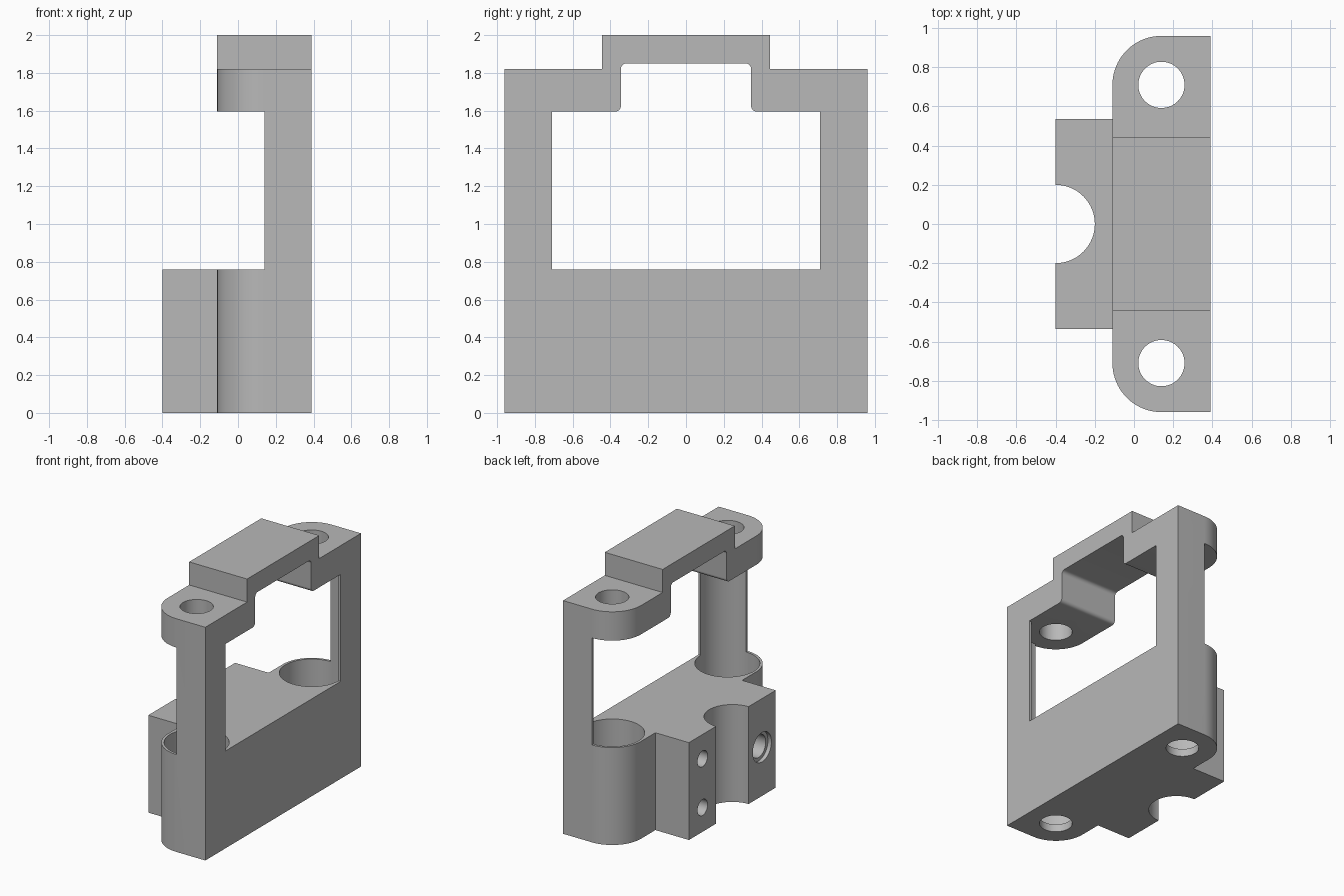
import bpy, bmesh
from math import sin, cos, radians, pi
from mathutils import Vector

if "Cube" in bpy.data.objects:
    bpy.data.objects.remove(bpy.data.objects["Cube"])

HOLE_X, HOLE_Y = 0.14, 0.71      # axis of the two end bores
DECK, ARCH = 0.76, 1.595         # bottom and top of the window


def arc(cx, cy, r, start, end, n=8):
    angles = [radians(start + (end - start) * i / n) for i in range(n + 1)]
    return [(cx + r * cos(a), cy + r * sin(a)) for a in angles]


def prism(name, points, lo, hi, axis="z"):
    """Extrude a flat outline; axis x takes (y, z) points, axis z takes (x, y)."""
    place = (lambda a, b, h: (h, a, b)) if axis == "x" else (lambda a, b, h: (a, b, h))
    bm = bmesh.new()
    face = bm.faces.new([bm.verts.new(place(a, b, lo)) for a, b in points])
    grown = bmesh.ops.extrude_face_region(bm, geom=[face])["geom"]
    moved = [v for v in grown if isinstance(v, bmesh.types.BMVert)]
    bmesh.ops.translate(bm, verts=moved, vec=Vector(place(0, 0, hi - lo)))
    bmesh.ops.recalc_face_normals(bm, faces=bm.faces)
    mesh = bpy.data.meshes.new(name)
    bm.to_mesh(mesh)
    bm.free()
    ob = bpy.data.objects.new(name, mesh)
    bpy.context.collection.objects.link(ob)
    return ob


def rect(a0, a1, b0, b1):
    return [(a0, b0), (a1, b0), (a1, b1), (a0, b1)]


def disc(cx, cy, r):
    return arc(cx, cy, r, 0, 360, 64)[:-1]


def combine(target, tool, operation="DIFFERENCE"):
    mod = target.modifiers.new(tool.name, "BOOLEAN")
    mod.operation, mod.solver, mod.object = operation, "EXACT", tool
    bpy.context.view_layer.objects.active = target
    bpy.ops.object.modifier_apply(modifier=mod.name)
    bpy.data.objects.remove(tool)


# Main body: plan outline with two rounded corners
corner = arc(HOLE_X, HOLE_Y, 0.25, 90, 180, 20)
plan = [(0.39, 0.96)] + corner + [(x, -y) for x, y in reversed(corner)] + [(0.39, -0.96)]
body = prism("bracket_body", plan, 0, 2)

# Shoulders either side of the raised bridge
for s in (-1, 1):
    combine(body, prism("shoulder_cut", rect(s * 0.445, s * 1.2, 1.82, 2.2), -1, 1, "x"))

# Window with a filleted channel under the bridge
half = [(HOLE_Y, DECK), (HOLE_Y, ARCH)]
half += arc(0.375, ARCH + 0.03, 0.03, 270, 180)
half += arc(0.315, 1.82, 0.03, 0, 90)
window = half + [(-y, z) for y, z in reversed(half)]
combine(body, prism("window_cut", window, -1, 1, "x"))

# Open side in front of the columns
combine(body, prism("side_cut", rect(-1, HOLE_X, -1.2, 1.2), DECK, ARCH))

# Clamp block with a half-round notch
combine(body, prism("clamp_block", rect(-0.4, 0, -0.535, 0.535), 0, DECK), "UNION")
combine(body, prism("notch_cut", disc(-0.4, 0, 0.2), -0.1, DECK + 0.1))

# Wide bores between floor and top lugs, narrow holes all the way through
for s in (-1, 1):
    combine(body, prism("bore_cut", disc(HOLE_X, s * HOLE_Y, 0.23), 0.06, ARCH))
    combine(body, prism("pin_cut", disc(HOLE_X, s * HOLE_Y, 0.118), -0.1, 2.1))

# Fastener holes in the clamp face: two small, one large with a counterbore
for z in (0.19, 0.57):
    combine(body, prism("screw_cut", disc(0.367, z, 0.062), -0.5, -0.08, "x"))
combine(body, prism("counterbore_cut", disc(-0.367, 0.38, 0.115), -0.5, -0.37, "x"))
combine(body, prism("socket_cut", disc(-0.367, 0.38, 0.088), -0.5, -0.08, "x"))

# Plain grey finish
grey = bpy.data.materials.new("plain_grey")
grey.use_nodes = True
colour = (0.48, 0.48, 0.48, 1)
grey.diffuse_color = colour
grey.node_tree.nodes["Principled BSDF"].inputs["Base Color"].default_value = colour
body.data.materials.clear()
body.data.materials.append(grey)
for poly in body.data.polygons:
    poly.material_index = 0

bpy.ops.object.select_all(action="DESELECT")
body.select_set(True)
bpy.context.view_layer.objects.active = body
bpy.ops.object.shade_smooth_by_angle(angle=pi / 6)
